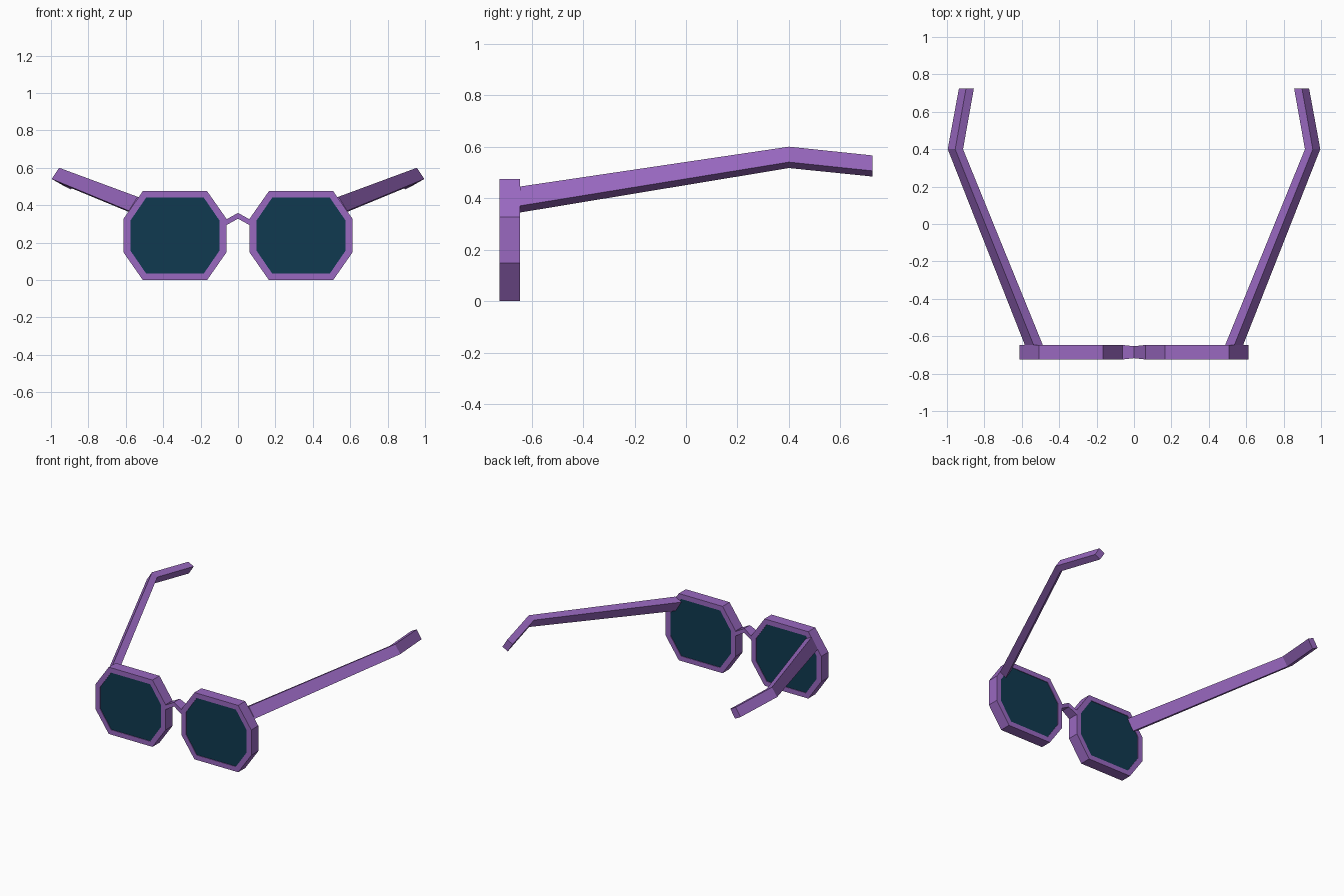
import bpy, bmesh

if "Cube" in bpy.data.objects:
    bpy.data.objects.remove(bpy.data.objects["Cube"])


def material(name, rgb):
    m = bpy.data.materials.new(name)
    m.diffuse_color = (*rgb, 1)
    m.use_nodes = True
    m.node_tree.nodes["Principled BSDF"].inputs["Base Color"].default_value = m.diffuse_color
    return m


PURPLE = material("purple_frame", (0.32, 0.14, 0.53))
TEAL = material("dark_teal_lens", (0.005, 0.042, 0.08))
FRONT, BACK = -0.725, -0.646


def loft(name, rings, mat, closed=False, mirror=True):
    """Skin equal-length rings; closed joins last ring to first, otherwise ends are capped."""
    bm = bmesh.new()
    vs = [[bm.verts.new(p) for p in r] for r in rings]
    n, count = len(rings[0]), len(rings)
    for i in range(count if closed else count - 1):
        a, b = vs[i], vs[(i + 1) % count]
        for j in range(n):
            k = (j + 1) % n
            bm.faces.new((a[j], a[k], b[k], b[j]))
    if not closed:
        bm.faces.new(vs[0])
        bm.faces.new(vs[-1])
    bmesh.ops.recalc_face_normals(bm, faces=bm.faces)
    me = bpy.data.meshes.new(name)
    bm.to_mesh(me)
    bm.free()
    me.materials.append(mat)
    ob = bpy.data.objects.new(name, me)
    bpy.context.collection.objects.link(ob)
    if mirror:
        ob.modifiers.new("mirror", 'MIRROR').use_mirror_merge = False
    return ob


def octagon(hw, hh, flat_x, flat_z, y):
    cx, cz = 0.337, 0.2375
    q = [(flat_x, hh), (hw, flat_z), (hw, -flat_z), (flat_x, -hh)]
    return [(cx + x, y, cz + z) for x, z in q + [(-x, z) for x, z in reversed(q)]]


OUTER = (0.275, 0.2375, 0.172, 0.09)
INNER = (0.239, 0.203, 0.154, 0.079)

# Octagonal lens rims
loft("lens_rim", [octagon(*OUTER, FRONT), octagon(*OUTER, BACK),
                  octagon(*INNER, BACK), octagon(*INNER, FRONT)], PURPLE, closed=True)

# Lenses, almost flush with both sides of the rims
loft("lens", [octagon(*INNER, FRONT + 0.004), octagon(*INNER, BACK - 0.004)], TEAL)

# Peaked nose bridge, slightly waisted in the middle
mid = (FRONT + BACK) / 2
loft("nose_bridge", [[(x, mid - d, z), (x, mid + d, z), (x, mid + d, z - 0.031), (x, mid - d, z - 0.031)]
                     for x, z, d in ((-0.064, 0.323, 0.039), (0, 0.359, 0.032), (0.064, 0.323, 0.039))],
     PURPLE, mirror=False)


# Temple arms: tilted section given by its top, outer and bottom corners
def section(y, top, outer, low):
    inner = (top[0] + low[0] - outer[0], top[1] + low[1] - outer[1])
    return [(x, y, z) for x, z in (top, outer, low, inner)]


loft("temple_arm", [section(BACK, (0.537, 0.445), (0.584, 0.37), (0.535, 0.344)),
                    section(0.40, (0.956, 0.60), (0.996, 0.54), (0.954, 0.517)),
                    section(0.725, (0.898, 0.566), (0.936, 0.506), (0.894, 0.484))], PURPLE)
